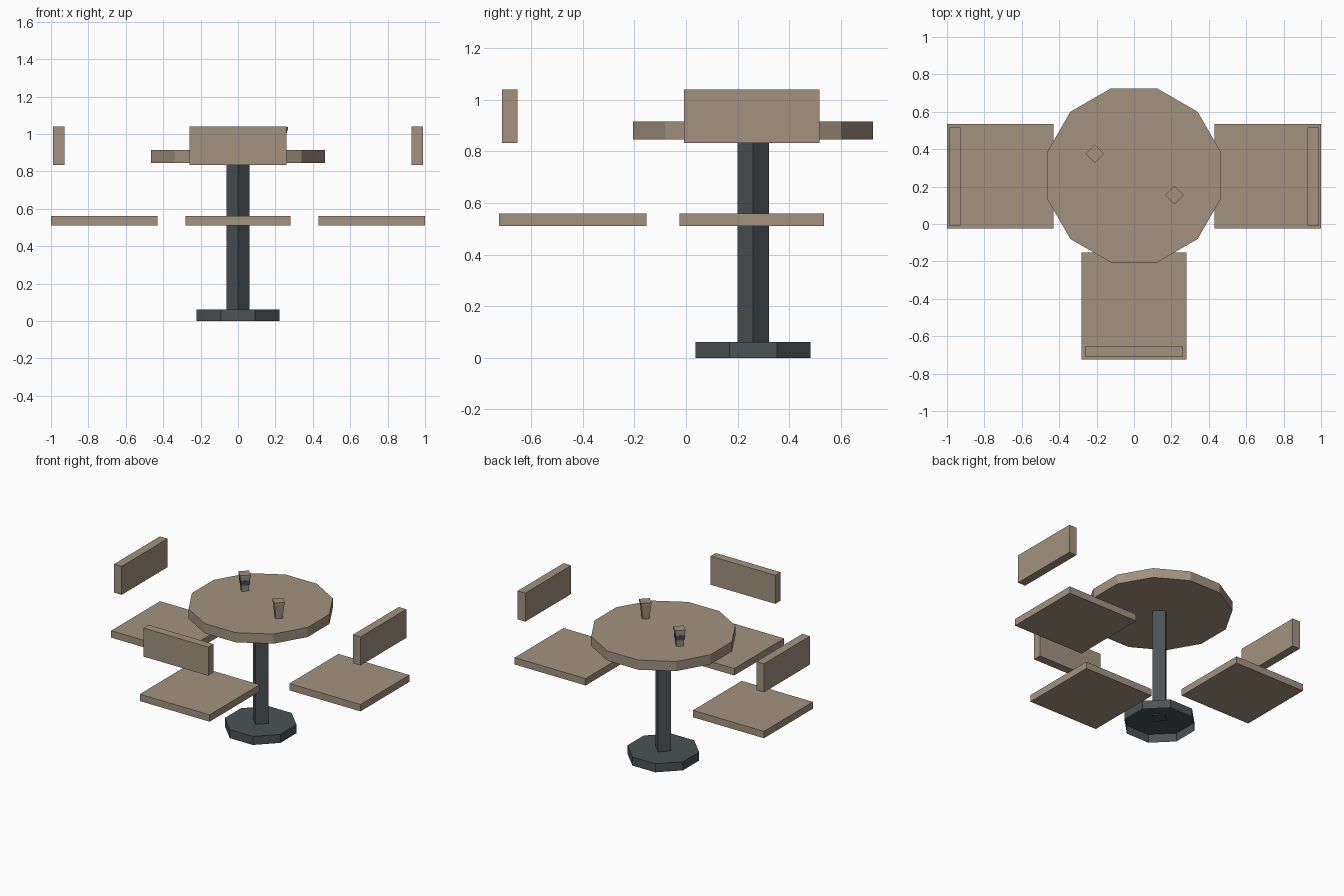
import bpy, bmesh
from math import radians
from mathutils import Matrix

cube = bpy.data.objects.get("Cube")
if cube:
    bpy.data.objects.remove(cube, do_unlink=True)


def material(name, rgb):
    m = bpy.data.materials.new(name)
    m.use_nodes = True
    m.diffuse_color = (*rgb, 1)
    bsdf = next(n for n in m.node_tree.nodes if n.type == 'BSDF_PRINCIPLED')
    bsdf.inputs["Base Color"].default_value = (*rgb, 1)
    return m


TAN = material("tan wood", (0.37, 0.29, 0.215))
DARK = material("dark metal", (0.072, 0.085, 0.094))


def finish(name, bm, mat):
    mesh = bpy.data.meshes.new(name)
    bm.to_mesh(mesh)
    bm.free()
    mesh.materials.append(mat)
    ob = bpy.data.objects.new(name, mesh)
    bpy.context.collection.objects.link(ob)
    return ob


def box(name, x, y, z, mat):
    """Box from (low, high) ranges on each axis."""
    bm = bmesh.new()
    size = [r[1] - r[0] for r in (x, y, z)]
    mid = [(r[0] + r[1]) / 2 for r in (x, y, z)]
    bmesh.ops.create_cube(bm, size=1,
                          matrix=Matrix.Translation(mid) @ Matrix.Diagonal((*size, 1)))
    return finish(name, bm, mat)


def prism(name, sides, centre, z, r_low, r_high, mat, turn=0, open_bottom=False):
    """Regular prism or frustum between two heights."""
    bm = bmesh.new()
    place = Matrix.Translation((*centre, (z[0] + z[1]) / 2))
    bmesh.ops.create_cone(bm, cap_ends=True, segments=sides, radius1=r_low,
                          radius2=r_high, depth=z[1] - z[0],
                          matrix=place @ Matrix.Rotation(radians(turn), 4, 'Z'))
    if open_bottom:
        bm.normal_update()
        low = [f for f in bm.faces if f.normal.z < -0.9]
        bmesh.ops.delete(bm, geom=low, context='FACES_ONLY')
    return finish(name, bm, mat)


# Table: round top, square post, hollow foot
CENTRE = (0, 0.26)
prism("table_top", 12, CENTRE, (0.845, 0.915), 0.481, 0.481, TAN, turn=15)
prism("table_post", 4, CENTRE, (0.055, 0.845), 0.061, 0.061, DARK)
prism("table_foot", 8, CENTRE, (0, 0.062), 0.241, 0.241, DARK, turn=22.5, open_bottom=True)

# Chairs: floating seat and backrest
SEAT_Z, BACK_Z = (0.51, 0.56), (0.833, 1.04)
box("front_seat", (-0.28, 0.28), (-0.725, -0.153), SEAT_Z, TAN)
box("front_backrest", (-0.26, 0.26), (-0.712, -0.652), BACK_Z, TAN)
for side, s in (("left", 1), ("right", -1)):
    box(side + "_seat", sorted((s * 0.43, s)), (-0.025, 0.535), SEAT_Z, TAN)
    box(side + "_backrest", sorted((s * 0.927, s * 0.988)), (-0.008, 0.517), BACK_Z, TAN)

# Cups: tapered body with a lid; one has a dark sleeve
for name, spot in (("left_cup", (0.217, 0.155)), ("right_cup", (-0.21, 0.375))):
    prism(name, 4, spot, (0.915, 1.018), 0.033, 0.045, TAN)
    prism(name + "_lid", 4, spot, (1.018, 1.036), 0.05, 0.05, TAN)
prism("right_cup_sleeve", 4, (-0.21, 0.375), (0.96, 0.995), 0.041, 0.045, DARK)
